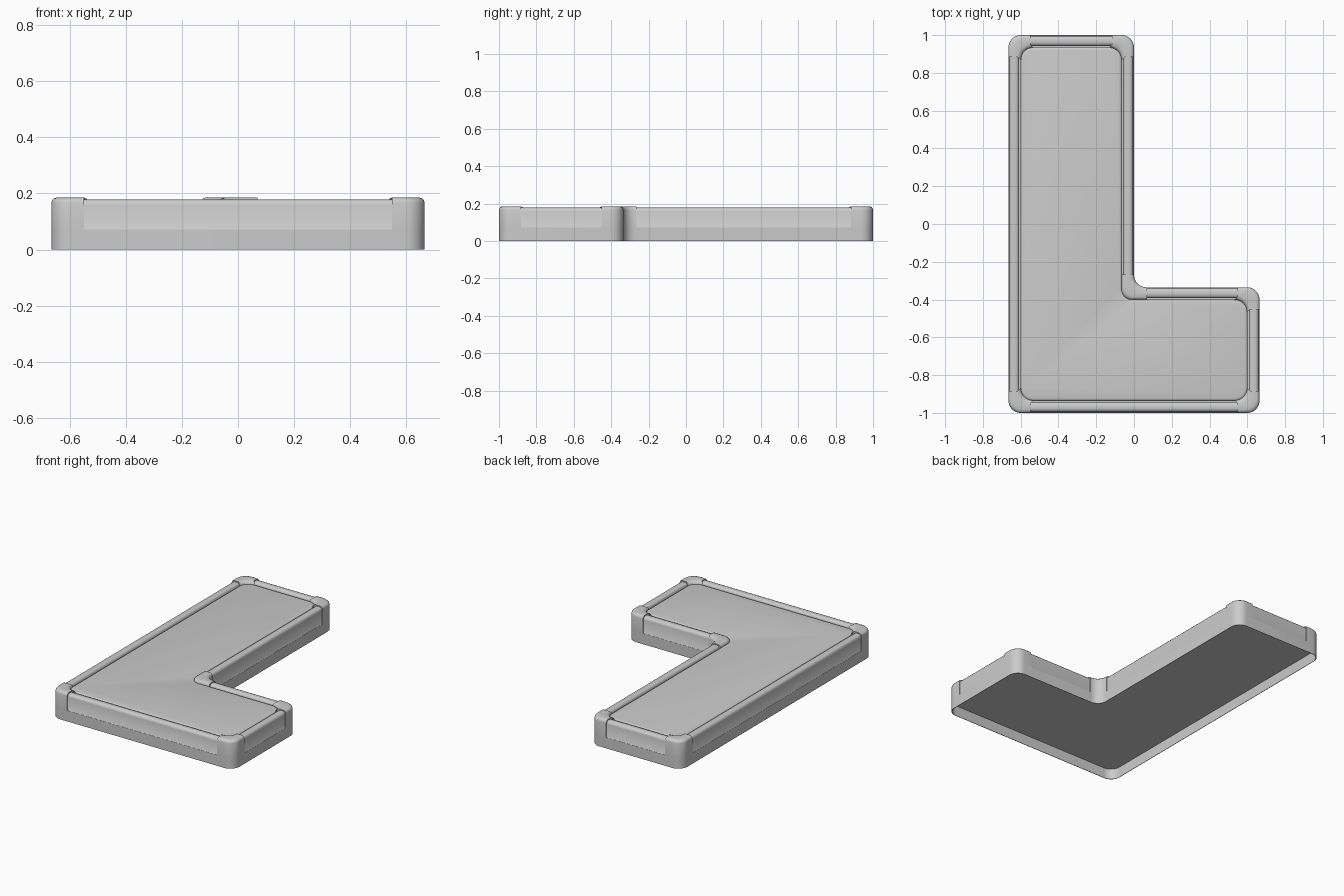
import bpy, bmesh
from math import pi, sin, cos
from mathutils import Vector

if "Cube" in bpy.data.objects:
    bpy.data.objects.remove(bpy.data.objects["Cube"])

# L-shaped footprint, counter-clockwise
X, Y, C = 0.665, 1.0, -0.335
PTS = [Vector(p) for p in ((-X, -Y), (X, -Y), (X, C), (0, C), (0, Y), (-X, Y))]
N = len(PTS)
R, LEG, SEG = 0.066, 0.117, 10


def frame(i):
    """Corner point, incoming and outgoing directions, convex flag."""
    a = (PTS[i] - PTS[i - 1]).normalized()
    b = (PTS[(i + 1) % N] - PTS[i]).normalized()
    return PTS[i], a, b, a.cross(b) > 0


def left(v):
    return Vector((-v.y, v.x))


def arc(i, d, r=R):
    """Rounded corner i of the outline moved inward by d."""
    p, a, b, _ = frame(i)
    p = p + (left(a) + left(b)) * d
    c = p - a * r + b * r
    return [c - b * r * cos(t) + a * r * sin(t)
            for t in (pi / 2 * k / SEG for k in range(SEG + 1))]


def leg(i):
    return LEG if frame(i)[3] else R


def outline(d):
    return [q for i in range(N) for q in arc(i, d)]


def corner_path(i, d):
    p, a, b, _ = frame(i)
    r = R if frame(i)[3] else R - 0.012 * d / 0.066
    start = p - a * leg(i) + left(a) * d
    end = p + b * leg(i) + left(b) * d
    pts = arc(i, d, r)
    if not frame(i)[3]:
        # inside of the bend: keep the legs past the arc
        start -= a * 0.004
        end += b * 0.004
    return [start] + pts + [end]


def bar_path(i, d):
    p, _, b, _ = frame(i)
    j = (i + 1) % N
    return [p + b * (leg(i) - 0.01) + left(b) * d,
            PTS[j] - b * (leg(j) - 0.01) + left(b) * d]


def loft(name, path, profile, ring=False, closed=False, caps=False):
    """Sweep an (inset, height) profile along a path function."""
    bm = bmesh.new()
    rows = [[bm.verts.new((q.x, q.y, z)) for q in path(d)] for d, z in profile]
    n = len(rows[0])
    for k in range(len(rows) if closed else len(rows) - 1):
        lo, hi = rows[k], rows[(k + 1) % len(rows)]
        for m in range(n if ring else n - 1):
            w = (m + 1) % n
            bm.faces.new((lo[m], lo[w], hi[w], hi[m]))
    if caps and ring:
        bm.faces.new(rows[0][::-1])
        bm.faces.new(rows[-1])
    elif caps:
        bm.faces.new([r[0] for r in rows])
        bm.faces.new([r[-1] for r in rows][::-1])
    bmesh.ops.recalc_face_normals(bm, faces=bm.faces)
    me = bpy.data.meshes.new(name)
    bm.to_mesh(me)
    bm.free()
    ob = bpy.data.objects.new(name, me)
    bpy.context.collection.objects.link(ob)
    bpy.context.view_layer.objects.active = ob
    ob.select_set(True)
    bpy.ops.object.shade_smooth_by_angle(angle=0.6)
    ob.select_set(False)
    return ob


# Thin skirt around the open underside
loft("base_skirt", outline, [(0, 0), (0, 0.072), (0.003, 0.072), (0.003, 0)],
     ring=True, closed=True)

# Inner slab with a softened top edge
loft("top_panel", outline,
     [(0.002, 0.07), (0.002, 0.073), (0.063, 0.075), (0.063, 0.155),
      (0.065, 0.163), (0.070, 0.168), (0.078, 0.170)], ring=True, caps=True)

# Raised corner pieces and the lower bars between them
CORNER = [(0, 0.071), (0, 0.166), (0.002, 0.175), (0.008, 0.182), (0.017, 0.185),
          (0.049, 0.185), (0.058, 0.182), (0.064, 0.175), (0.066, 0.166), (0.066, 0.071)]
BAR = [(0.0005, 0.071), (0.004, 0.076), (0.005, 0.158), (0.007, 0.168), (0.013, 0.175),
       (0.022, 0.178), (0.038, 0.178), (0.049, 0.175), (0.055, 0.168), (0.057, 0.158),
       (0.057, 0.071)]
for i in range(N):
    loft(f"corner_cap_{i + 1}", lambda d: corner_path(i, d), CORNER, closed=True, caps=True)
    loft(f"edge_bar_{i + 1}", lambda d: bar_path(i, d), BAR, closed=True, caps=True)
